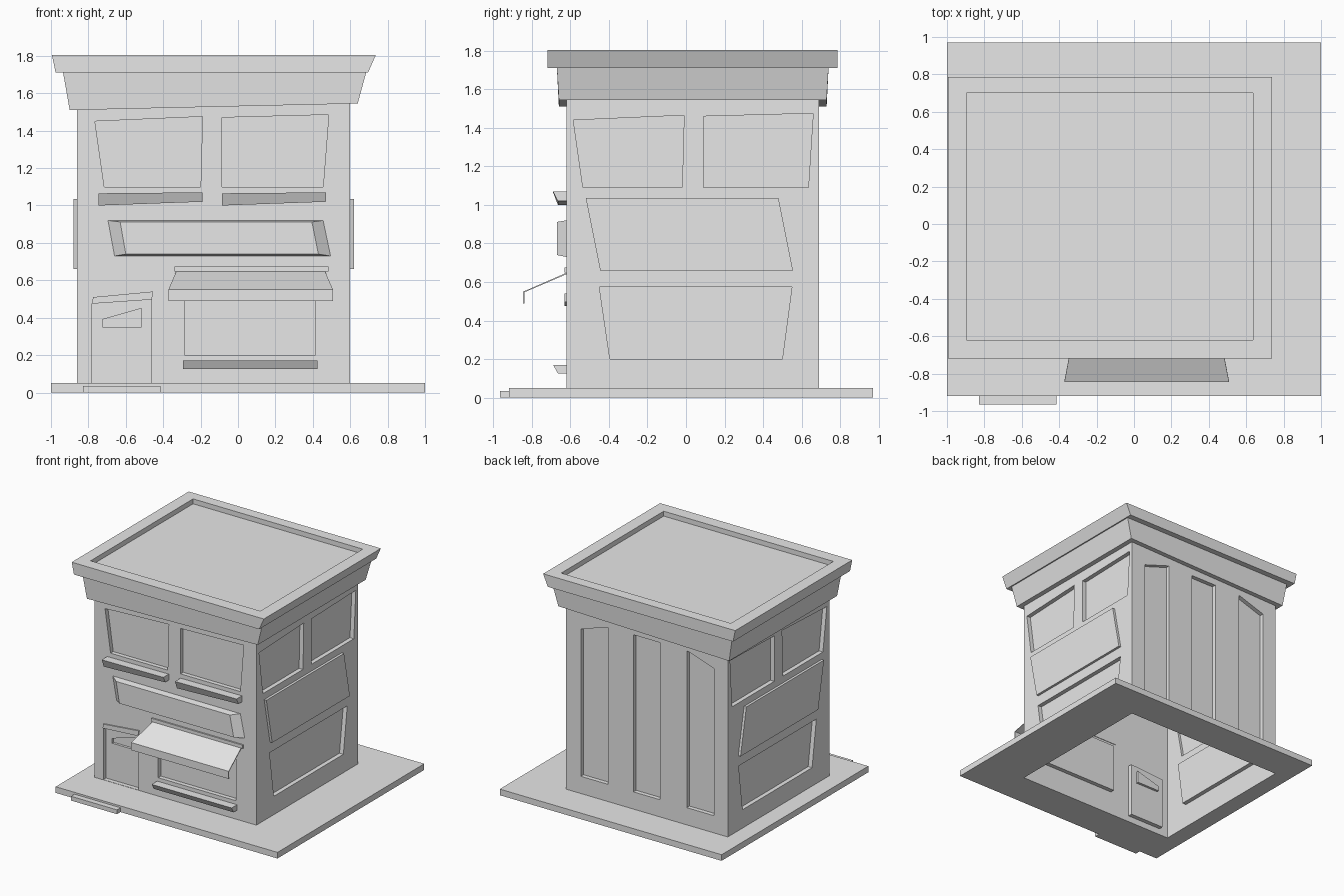
import bpy
import bmesh
from mathutils import Vector

cube = bpy.data.objects.get("Cube")
if cube:
    bpy.data.objects.remove(cube, do_unlink=True)

GREY = (0.8, 0.8, 0.8, 1.0)
mat = bpy.data.materials.new("plain grey")
mat.use_nodes = True
mat.diffuse_color = GREY
mat.node_tree.nodes["Principled BSDF"].inputs["Base Color"].default_value = GREY

# Footprint of the building walls
X0, X1, Y0, Y1 = -0.86, 0.60, -0.62, 0.69
WALL_TOP = 1.56
RECESS = 0.035


def finish(name, bm):
    mesh = bpy.data.meshes.new(name)
    bm.to_mesh(mesh)
    bm.free()
    mesh.materials.append(mat)
    obj = bpy.data.objects.new(name, mesh)
    bpy.context.scene.collection.objects.link(obj)
    return obj


def loft(name, rings, cap_start=True, cap_end=True):
    """Skin a list of equal-length closed loops."""
    bm = bmesh.new()
    loops = [[bm.verts.new(p) for p in ring] for ring in rings]
    for a, b in zip(loops, loops[1:]):
        for i in range(len(a)):
            j = (i + 1) % len(a)
            bm.faces.new((a[i], a[j], b[j], b[i]))
    if cap_start:
        bm.faces.new(loops[0])
    if cap_end:
        bm.faces.new(loops[-1])
    bmesh.ops.recalc_face_normals(bm, faces=bm.faces[:])
    return finish(name, bm)


def rect(x0, x1, y0, y1, z_left, z_right=None):
    zr = z_left if z_right is None else z_right
    return [(x0, y0, z_left), (x1, y0, zr), (x1, y1, zr), (x0, y1, z_left)]


def box(name, x0, x1, y0, y1, z0, z1):
    return loft(name, [rect(x0, x1, y0, y1, z0), rect(x0, x1, y0, y1, z1)])


def upright(y_low, y_high, quad):
    """Quad of (x, z) given as top left, top right, bottom right, bottom left."""
    return [(x, y, z) for (x, z), y in zip(quad, (y_high, y_high, y_low, y_low))]


def wall(name, origin, across, normal, u0, u1, panels):
    """Flat wall with panels (outline, depth, nested panels) set in or out of it."""
    bm = bmesh.new()
    o, across, normal = Vector(origin), Vector(across), Vector(normal)

    def ring(outline, depth):
        vs = [bm.verts.new(o + across * u + Vector((0, 0, z)) - normal * depth)
              for u, z in outline]
        return vs, [bm.edges.new((vs[i], vs[i - 1])) for i in range(len(vs))]

    def fill(edges, depth, children):
        edges = list(edges)
        for outline, step, nested in children:
            rim, rim_edges = ring(outline, depth)
            back, back_edges = ring(outline, depth + step)
            for i in range(len(rim)):
                bm.faces.new((rim[i - 1], rim[i], back[i], back[i - 1]))
            fill(back_edges, depth + step, nested)
            edges += rim_edges
        return bmesh.ops.triangle_fill(bm, edges=edges, use_beauty=True, normal=normal)

    outline = [(u0, 0), (u1, 0), (u1, WALL_TOP), (u0, WALL_TOP)]
    made = fill(ring(outline, 0)[1], 0, panels)["geom"]
    face = next(g for g in made if isinstance(g, bmesh.types.BMFace))
    bmesh.ops.recalc_face_normals(bm, faces=bm.faces[:])
    face.normal_update()
    if face.normal.dot(normal) < 0:
        bmesh.ops.reverse_faces(bm, faces=bm.faces[:])
    return finish(name, bm)


# Ground slab, open under the building, with a door step
hole, edge = (X0, X1, Y0, Y1), (-1, 1, -0.92, 0.97)
loft("ground_slab", [rect(*hole, 0), rect(*edge, 0), rect(*edge, 0.05), rect(*hole, 0.05)],
     False, False)
box("door_step", -0.83, -0.415, -0.965, -0.92, 0, 0.035)

# Front wall: two upper windows, shop window, door with its own small pane
door_pane = ([(-0.725, 0.39), (-0.515, 0.45), (-0.515, 0.35), (-0.725, 0.35)], 0.02, [])
front_panels = [
    ([(-0.765, 1.45), (-0.19, 1.475), (-0.20, 1.10), (-0.715, 1.10)], RECESS, []),
    ([(-0.085, 1.47), (0.485, 1.485), (0.455, 1.10), (-0.085, 1.10)], RECESS, []),
    ([(-0.285, 0.60), (0.415, 0.60), (0.415, 0.20), (-0.285, 0.20)], RECESS, []),
    ([(-0.78, 0.48), (-0.465, 0.50), (-0.465, 0.052), (-0.78, 0.052)], RECESS, [door_pane]),
]
wall("front_wall", (0, Y0, 0), (1, 0, 0), (0, -1, 0), X0, X1, front_panels)

# Side walls: upper windows, raised middle board, lower window
side_panels = [
    ([(-0.585, 1.44), (-0.01, 1.465), (-0.02, 1.09), (-0.535, 1.09)], RECESS, []),
    ([(0.09, 1.46), (0.66, 1.475), (0.635, 1.09), (0.09, 1.09)], RECESS, []),
    ([(-0.52, 1.035), (0.48, 1.035), (0.555, 0.66), (-0.445, 0.66)], -0.02, []),
    ([(-0.45, 0.575), (0.55, 0.575), (0.50, 0.20), (-0.395, 0.20)], RECESS, []),
]
for name, x, side in (("left_wall", X1, 1), ("right_wall", X0, -1)):
    wall(name, (x, 0, 0), (0, 1, 0), (side, 0, 0), Y0, Y1, side_panels)

# Back wall: three tall recesses, the outer two with sloping tops
back_panels = []
for x0, x1, top0, top1 in ((-0.735, -0.49, 1.39, 1.47), (-0.25, -0.01, 1.47, 1.47),
                           (0.22, 0.465, 1.47, 1.39)):
    back_panels.append(([(x0, top0), (x1, top1), (x1, 0.19), (x0, 0.19)], RECESS, []))
wall("back_wall", (0, Y1, 0), (1, 0, 0), (0, 1, 0), X0, X1, back_panels)

# Two-tier cornice with a sunken roof
inner = (-0.895, 0.635, -0.62, 0.70)
loft("cornice_and_roof", [
    rect(X0, X1, Y0, Y1, 1.512, 1.545),
    rect(-0.90, 0.64, -0.66, 0.73, 1.51, 1.545),
    rect(-0.935, 0.685, -0.67, 0.74, 1.71),
    rect(-0.975, 0.695, -0.72, 0.787, 1.71),
    rect(-0.995, 0.737, -0.72, 0.787, 1.805),
    rect(*inner, 1.805),
    rect(*inner, 1.765),
], cap_start=False)

# Ledges under the front windows, leaning out towards the top
for name, quad in (
    ("upper_right_ledge", [(-0.745, 1.065), (-0.19, 1.07), (-0.19, 1.02), (-0.745, 1.0)]),
    ("upper_left_ledge", [(-0.085, 1.065), (0.47, 1.07), (0.47, 1.02), (-0.085, 1.0)]),
    ("shop_ledge", [(-0.295, 0.17), (0.425, 0.17), (0.425, 0.125), (-0.295, 0.125)]),
):
    loft(name, [upright(Y0, Y0, quad), upright(-0.665, -0.69, quad)])

# Sign board with chamfered edges
loft("sign_board", [
    upright(Y0, Y0, [(-0.695, 0.92), (0.455, 0.92), (0.495, 0.73), (-0.66, 0.73)]),
    upright(-0.67, -0.67, [(-0.63, 0.912), (0.395, 0.912), (0.43, 0.74), (-0.60, 0.74)]),
])

# Door lintel and awning rail
lintel = [(-0.775, 0.51), (-0.455, 0.54), (-0.46, 0.497), (-0.78, 0.475)]
loft("door_lintel", [upright(Y0, Y0, lintel), upright(-0.63, -0.63, lintel)])
box("awning_rail", -0.34, 0.485, -0.632, Y0, 0.648, 0.675)

# Thin awning sheet with a hanging front edge
bm = bmesh.new()
rows = [[bm.verts.new((x, y, z)) for x in xs] for xs, y, z in (
    ((-0.33, 0.465), Y0, 0.648), ((-0.372, 0.508), -0.845, 0.55), ((-0.372, 0.508), -0.845, 0.488))]
for a, b in zip(rows, rows[1:]):
    bm.faces.new((a[0], b[0], b[1], a[1]))
awning = finish("awning", bm)
solid = awning.modifiers.new("thickness", "SOLIDIFY")
solid.thickness = 0.007
